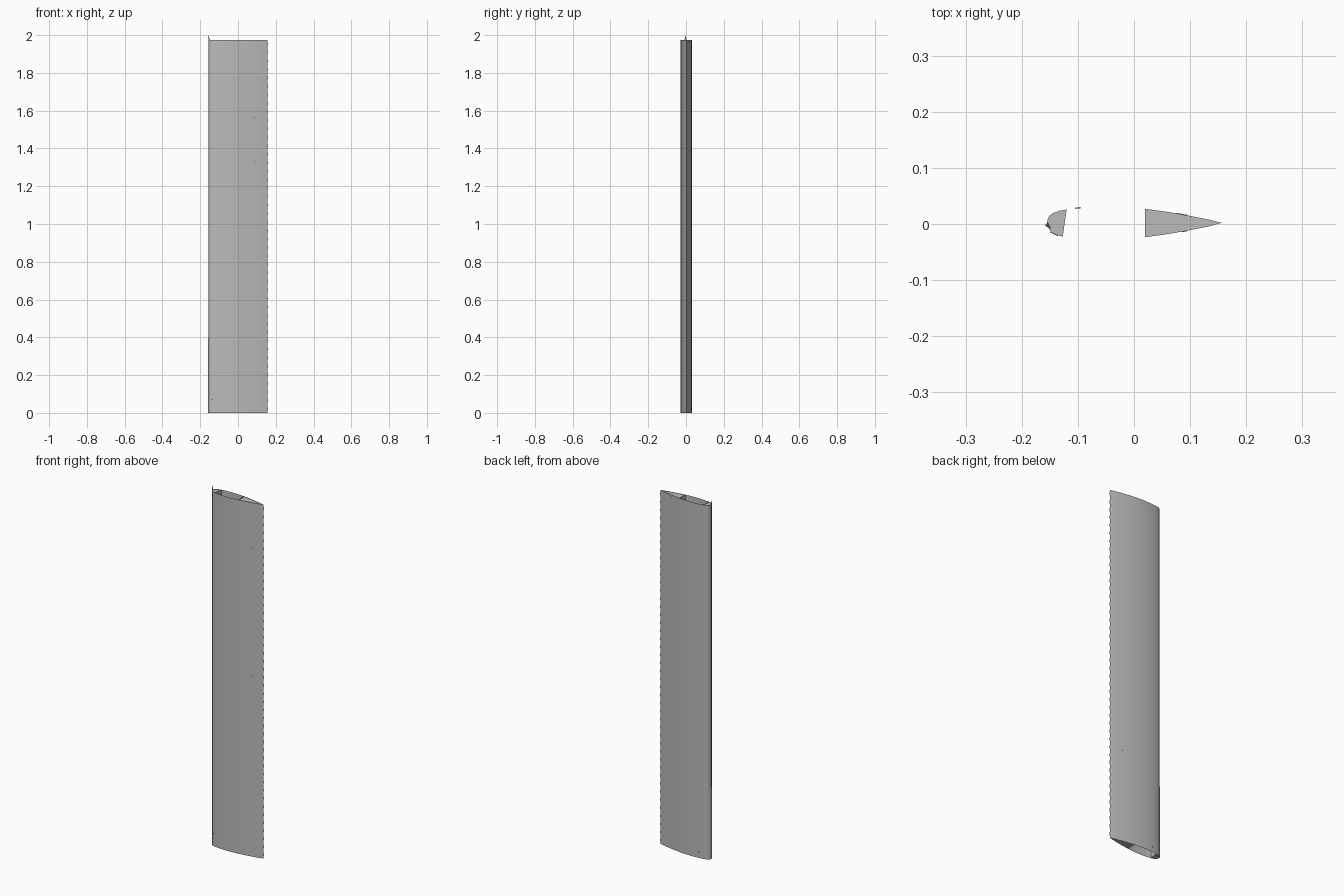
import bpy, bmesh, math
from mathutils import Vector

if "Cube" in bpy.data.objects:
    bpy.data.objects.remove(bpy.data.objects["Cube"])

H = 1.975           # blade height, without the tip spike
PITCH = 0.0449      # spacing of the ripples on the trailing edge

grey = bpy.data.materials.new("grey_metal")
grey.diffuse_color = (0.5, 0.5, 0.5, 1)
grey.use_nodes = True
grey.node_tree.nodes["Principled BSDF"].inputs["Base Color"].default_value = grey.diffuse_color

# half profiles of the aerofoil, nose to tail (x, y)
UPPER = [(-0.155, 0.0), (-0.154, 0.008), (-0.151, 0.0145), (-0.144, 0.0195),
         (-0.133, 0.0235), (-0.12, 0.026), (-0.10, 0.0285), (-0.075, 0.03),
         (-0.045, 0.0305), (-0.01, 0.0295), (0.02, 0.027), (0.06, 0.0215),
         (0.10, 0.0145), (0.135, 0.0075), (0.155, 0.002)]
LOWER = [(-0.155, 0.0), (-0.152, -0.008), (-0.148, -0.0145), (-0.139, -0.019),
         (-0.127, -0.0225), (-0.10, -0.0255), (-0.075, -0.0275), (-0.045, -0.028),
         (-0.01, -0.0265), (0.02, -0.0235), (0.06, -0.018), (0.10, -0.011),
         (0.135, -0.004), (0.155, 0.002)]


def add(name, bm, smooth=False):
    me = bpy.data.meshes.new(name)
    bm.normal_update()
    bm.to_mesh(me)
    bm.free()
    me.materials.append(grey)
    ob = bpy.data.objects.new(name, me)
    bpy.context.collection.objects.link(ob)
    if smooth:
        bpy.context.view_layer.objects.active = ob
        ob.select_set(True)
        bpy.ops.object.shade_smooth_by_angle(angle=math.radians(30))
        ob.select_set(False)
    return ob


def height(side, x):
    """Height of a half profile at x, and its slope."""
    for (x0, y0), (x1, y1) in zip(side, side[1:]):
        if x0 <= x <= x1:
            s = (y1 - y0) / (x1 - x0)
            return y0 + s * (x - x0), s


def sheet(name, pts, z0, z1, smooth=False, closed=False):
    """Upright thin wall that follows a plan path."""
    bm = bmesh.new()
    rows = [[bm.verts.new((x, y, z)) for x, y in pts] for z in (z0, z1)]
    n = len(pts)
    for i in range(n if closed else n - 1):
        j = (i + 1) % n
        bm.faces.new((rows[0][i], rows[0][j], rows[1][j], rows[1][i]))
    return add(name, bm, smooth)


def plate(name, pts, z, up):
    """Flat rib closing one cell of the aerofoil."""
    bm = bmesh.new()
    f = bm.faces.new([bm.verts.new((x, y, z)) for x, y in pts])
    f.normal_update()
    if (f.normal.z > 0) != up:
        f.normal_flip()
    add(name, bm)


# outer skin, counter-clockwise in plan
loop = LOWER + UPPER[-2:0:-1]
sheet("skin", loop, 0, H, True, True)

# front and rear spar webs
sheet("front_spar", [(-0.12, 0.026), (-0.127, -0.0225)], 0, H)
sheet("rear_spar", [(0.018, 0.027), (0.018, -0.0235)], 0, H)
sheet("rear_spar_flange", [(0.021, -0.0233), (0.021, 0.0268)], 0, H)

# ribs closing the nose cell and the tail cell
nose = [p for p in LOWER if p[0] <= -0.127] + [p for p in UPPER[::-1] if -0.155 < p[0] <= -0.12]
tail = [p for p in LOWER if p[0] >= 0.02] + [p for p in UPPER[-2::-1] if p[0] >= 0.02]
for label, pts in (("nose_rib", nose), ("tail_rib", tail)):
    plate(label + "_bottom", pts, 0.002, False)
    plate(label + "_top", pts, H - 0.002, True)

# rippled trailing edge strip
bm = bmesh.new()
steps = int(H / PITCH) * 6
rows = []
for i in range(steps + 1):
    z = H * i / steps
    x = 0.1555 + 0.0025 * abs(math.sin(math.pi * z / PITCH))
    rows.append([bm.verts.new(p) for p in ((0.15, 0.0005, z), (x, 0.002, z), (0.15, 0.0035, z))])
for a, b in zip(rows, rows[1:]):
    for k in (0, 1):
        bm.faces.new((a[k], a[k + 1], b[k + 1], b[k]))
add("trailing_edge", bm)

# leading edge guard, prouder on the lowest part of the blade
front = [p for p in UPPER[::-1] if p[0] < -0.143] + LOWER[1:3]
for name, off, z1 in (("leading_edge_strip", 0.001, H), ("leading_edge_guard", 0.003, 0.4)):
    sheet(name, [(x - off, y) for x, y in front], 0, z1, True)

# spike at the top of the leading edge
bm = bmesh.new()
base = [bm.verts.new((x, y, H - 0.002)) for x, y in ((-0.157, -0.004), (-0.148, -0.008), (-0.154, 0.003))]
tip = bm.verts.new((-0.158, -0.002, 2.0))
for i in range(3):
    bm.faces.new((base[i], base[(i + 1) % 3], tip))
add("tip_spike", bm)


# small rivets lying on the skin
def rivet(side, x, z, name):
    y, s = height(side, x)
    sign = 1 if side is UPPER else -1
    n = Vector((-s, 1, 0)).normalized() * sign
    bm = bmesh.new()
    bmesh.ops.create_cone(bm, cap_ends=True, segments=10, radius1=0.005, radius2=0.005, depth=0.002)
    ob = add(name, bm)
    ob.rotation_euler = n.to_track_quat('Z', 'Y').to_euler()
    ob.location = (x, y, z)


for z in (1.72, 1.63, 1.56, 1.325, 1.0):
    rivet(LOWER, 0.09, z, "front_rivet")
for x, z in ((-0.14, 0.07), (-0.145, 0.05), (-0.145, 0.028)):
    rivet(LOWER, x, z, "root_rivet")
for x, z in ((0.09, 0.52), (-0.1, 0.03), (0.08, 1.96)):
    rivet(UPPER, x, z, "back_rivet")
